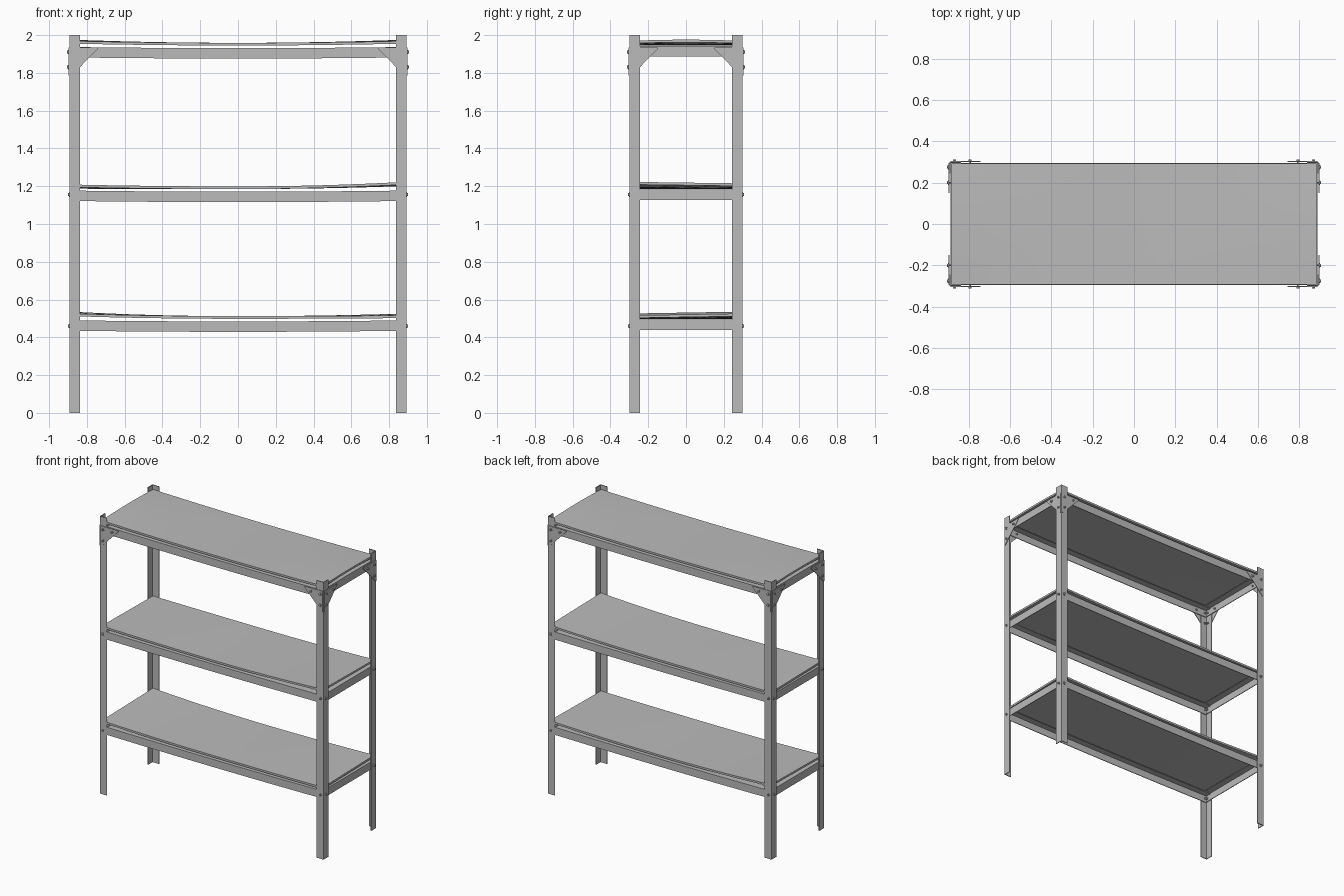
import bpy
import bmesh
from mathutils import Vector

cube = bpy.data.objects.get("Cube")
if cube:
    bpy.data.objects.remove(cube)

steel = bpy.data.materials.new("grey steel")
steel.use_nodes = True
grey = (0.5, 0.5, 0.5, 1)
steel.diffuse_color = grey
steel.node_tree.nodes["Principled BSDF"].inputs["Base Color"].default_value = grey

HX, HY = 0.893, 0.30      # outer faces of the posts
T = 0.005                 # sheet thickness
POST_W = 0.056
RAIL_H = 0.055
FLANGE = 0.05
SIDES = (-1, 1)


def finish(name, bm, smooth=False):
    bmesh.ops.recalc_face_normals(bm, faces=bm.faces)
    mesh = bpy.data.meshes.new(name)
    bm.to_mesh(mesh)
    bm.free()
    mesh.materials.append(steel)
    obj = bpy.data.objects.new(name, mesh)
    bpy.context.collection.objects.link(obj)
    if smooth:
        bpy.ops.object.select_all(action="DESELECT")
        obj.select_set(True)
        bpy.context.view_layer.objects.active = obj
        bpy.ops.object.shade_smooth_by_angle()
    return obj


def loft(name, rings, smooth=False):
    """Join rings of points into a closed solid."""
    bm = bmesh.new()
    loops = [[bm.verts.new(p) for p in ring] for ring in rings]
    n = len(loops[0])
    for a, b in zip(loops, loops[1:]):
        for i in range(n):
            j = (i + 1) % n
            bm.faces.new((a[i], a[j], b[j], b[i]))
    bm.faces.new(loops[0])
    bm.faces.new(loops[-1])
    return finish(name, bm, smooth)


def angle_profile(a, b):
    """L section with its outer corner at the origin."""
    return [(0, 0), (a, 0), (a, T), (T, T), (T, b), (0, b)]


def steps(n):
    return [2 * i / n - 1 for i in range(n + 1)]


def bolt(name, pos, axis):
    """Hex head and washer outside, nut on the inside."""
    bm = bmesh.new()
    axis = Vector(axis)
    turn = axis.to_track_quat("Z", "Y").to_matrix().to_4x4()
    for sides, radius, start, end in ((12, 0.011, 0, 0.002), (6, 0.008, 0, 0.008),
                                      (6, 0.008, -0.021, -0.013), (8, 0.004, -0.025, 0)):
        made = bmesh.ops.create_cone(bm, cap_ends=True, segments=sides, radius1=radius,
                                     radius2=radius, depth=end - start, matrix=turn)
        bmesh.ops.translate(bm, verts=made["verts"],
                            vec=Vector(pos) + axis * (start + end) / 2)
    finish(name, bm)


# Corner posts, folded from angle steel
for sx in SIDES:
    for sy in SIDES:
        section = [(sx * (HX - u), sy * (HY - v)) for u, v in angle_profile(POST_W, POST_W)]
        loft("post", [[(x, y, z) for x, y in section] for z in (0, 2)])

# Shelves: rail base, board bow, sideways tilt, depth tilt, crown
SHELVES = [(0.435, 0.014, -0.005, 0.005, 0),
           (1.122, 0.013, 0.007, -0.004, 0),
           (1.882, 0.010, 0, 0, 0.007)]
RX, RY = HX - T - 0.001, HY - T - 0.001

for base, bow, tilt_x, tilt_y, crown in SHELVES:
    # Long rails sag slightly; the flange turns inwards at the top
    for sy in SIDES:
        rings = []
        for t in steps(8):
            top = base + RAIL_H - 0.006 * (1 - t * t)
            rings.append([(t * RX, sy * (RY - u), top - v)
                          for u, v in angle_profile(FLANGE, RAIL_H)])
        loft("long_rail", rings)
    # End rails
    for sx in SIDES:
        loft("end_rail", [[(sx * (RX - u), y, base + RAIL_H + T - v)
                           for u, v in angle_profile(FLANGE, RAIL_H)]
                          for y in (-RY + T, RY - T)])

    # Bowed board: a bent grid given thickness
    bm = bmesh.new()
    grid = []
    for x in steps(16):
        row = []
        for y in steps(6):
            bend = x * x * (bow + tilt_y * y + crown * (1 - y * y)) + tilt_x * x * abs(x)
            row.append(bm.verts.new((x * (RX - 0.004), y * (RY - 0.001), base + 0.063 + bend)))
        grid.append(row)
    for a, b in zip(grid, grid[1:]):
        for i in range(len(a) - 1):
            bm.faces.new((a[i], b[i], b[i + 1], a[i + 1]))
    top = bmesh.ops.extrude_face_region(bm, geom=bm.faces[:])["geom"]
    bmesh.ops.translate(bm, vec=(0, 0, 0.014),
                        verts=[v for v in top if isinstance(v, bmesh.types.BMVert)])
    finish("shelf_board", bm, smooth=True)

# Triangular corner braces at the top, on both faces of every post
BRACE = 0.15
BRACE_TOP = 1.935
TH = 0.004
triangle = [(0.004, 0), (BRACE, 0), (BRACE, 0.008), (0.012, BRACE), (0.004, BRACE)]
for sx in SIDES:
    for sy in SIDES:
        loft("long_side_brace", [[(sx * (HX - u), sy * (HY + d), BRACE_TOP - v)
                                  for u, v in triangle] for d in (0, TH)])
        loft("end_brace", [[(sx * (HX + d), sy * (HY - u), BRACE_TOP - v)
                            for u, v in triangle] for d in (0, TH)])

        # Bolts through braces, posts and rails
        for inset, z, lift in ((0.025, 0.46, 0), (0.025, 1.155, 0), (0.025, 1.91, TH),
                               (0.025, 1.83, TH), (0.10, 1.91, TH)):
            bolt("bolt", (sx * (HX - inset), sy * (HY + lift), z), (0, sy, 0))
            bolt("bolt", (sx * (HX + lift), sy * (HY - inset), z), (sx, 0, 0))
